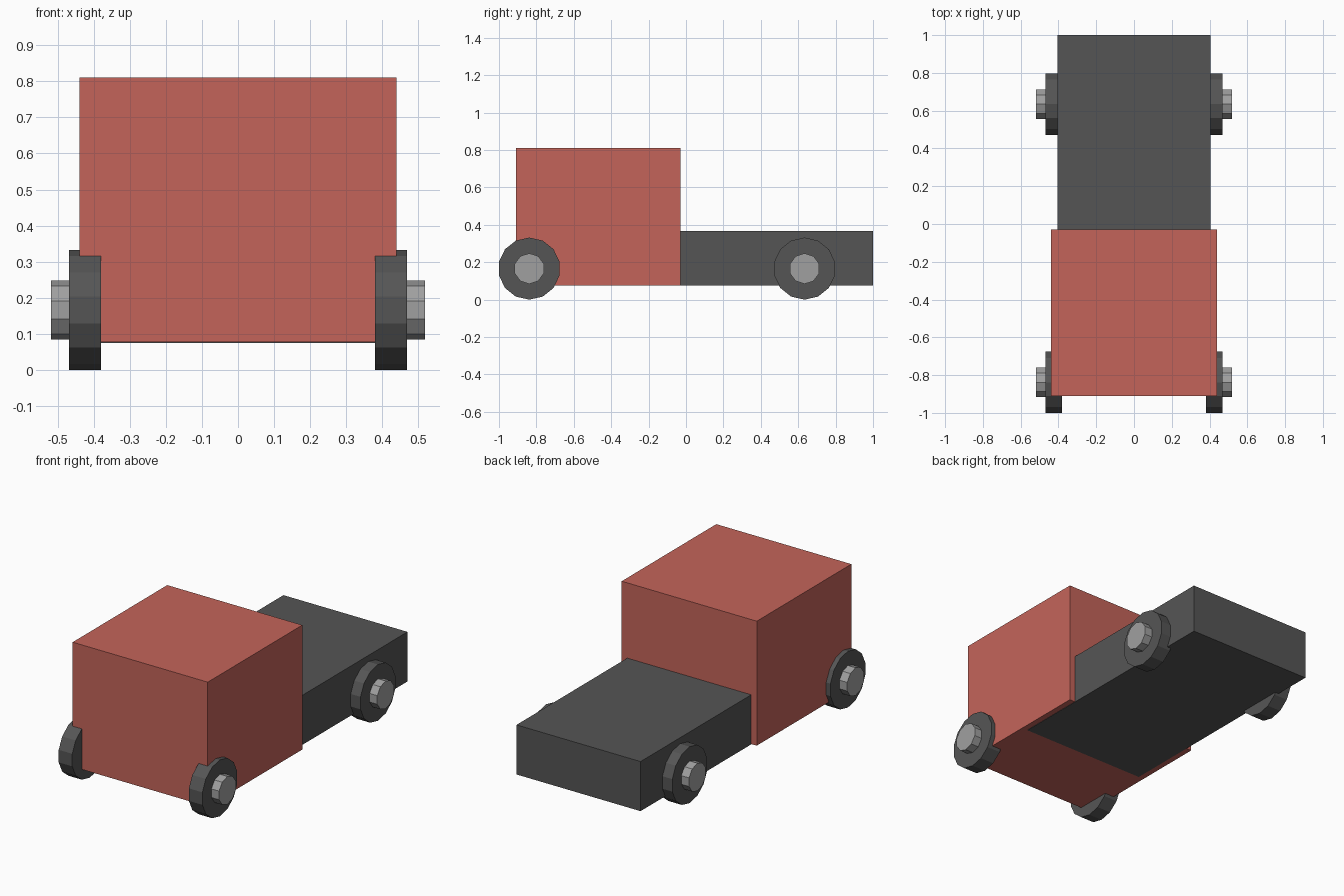
import bpy
import math
from mathutils import Matrix

if "Cube" in bpy.data.objects:
    bpy.data.objects.remove(bpy.data.objects["Cube"])


def material(name, srgb):
    mat = bpy.data.materials.new(name)
    lin = [((c / 255 + 0.055) / 1.055) ** 2.4 for c in srgb]
    mat.diffuse_color = (*lin, 1)
    mat.use_nodes = True
    mat.node_tree.nodes["Principled BSDF"].inputs["Base Color"].default_value = mat.diffuse_color
    return mat


RED = material("red", (196, 100, 90))
DARK = material("dark grey", (85, 85, 85))
LIGHT = material("light grey", (160, 160, 160))


def box(name, lo, hi, mat):
    bpy.ops.mesh.primitive_cube_add(size=1)
    ob = bpy.context.object
    ob.name = name
    size = [b - a for a, b in zip(lo, hi)]
    mid = [(a + b) / 2 for a, b in zip(lo, hi)]
    ob.data.transform(Matrix.Translation(mid) @ Matrix.Diagonal((*size, 1)))
    ob.data.materials.append(mat)


def disc(name, sides, radius, x0, x1, y, z, mat):
    """Cylinder along x with a corner pointing straight up."""
    bpy.ops.mesh.primitive_cylinder_add(vertices=sides, radius=radius, depth=abs(x1 - x0))
    ob = bpy.context.object
    ob.name = name
    # first corner lies on +y: turn the axis to x, then that corner to +z
    turn = Matrix.Rotation(math.pi / 2, 4, 'X') @ Matrix.Rotation(math.pi / 2, 4, 'Y')
    ob.data.transform(Matrix.Translation(((x0 + x1) / 2, y, z)) @ turn)
    ob.data.materials.append(mat)


# Body
box("cab", (-0.44, -0.91, 0.077), (0.44, -0.03, 0.81), RED)
box("chassis", (-0.404, -0.44, 0.075), (0.404, 1.0, 0.367), DARK)

# Wheels with hubs
for end, y in (("front", -0.838), ("rear", 0.634)):
    for side, s in (("left", -1), ("right", 1)):
        disc(f"{end}_{side}_wheel", 14, 0.166, s * 0.38, s * 0.468, y, 0.166, DARK)
        disc(f"{end}_{side}_hub", 10, 0.082, s * 0.45, s * 0.518, y, 0.166, LIGHT)
